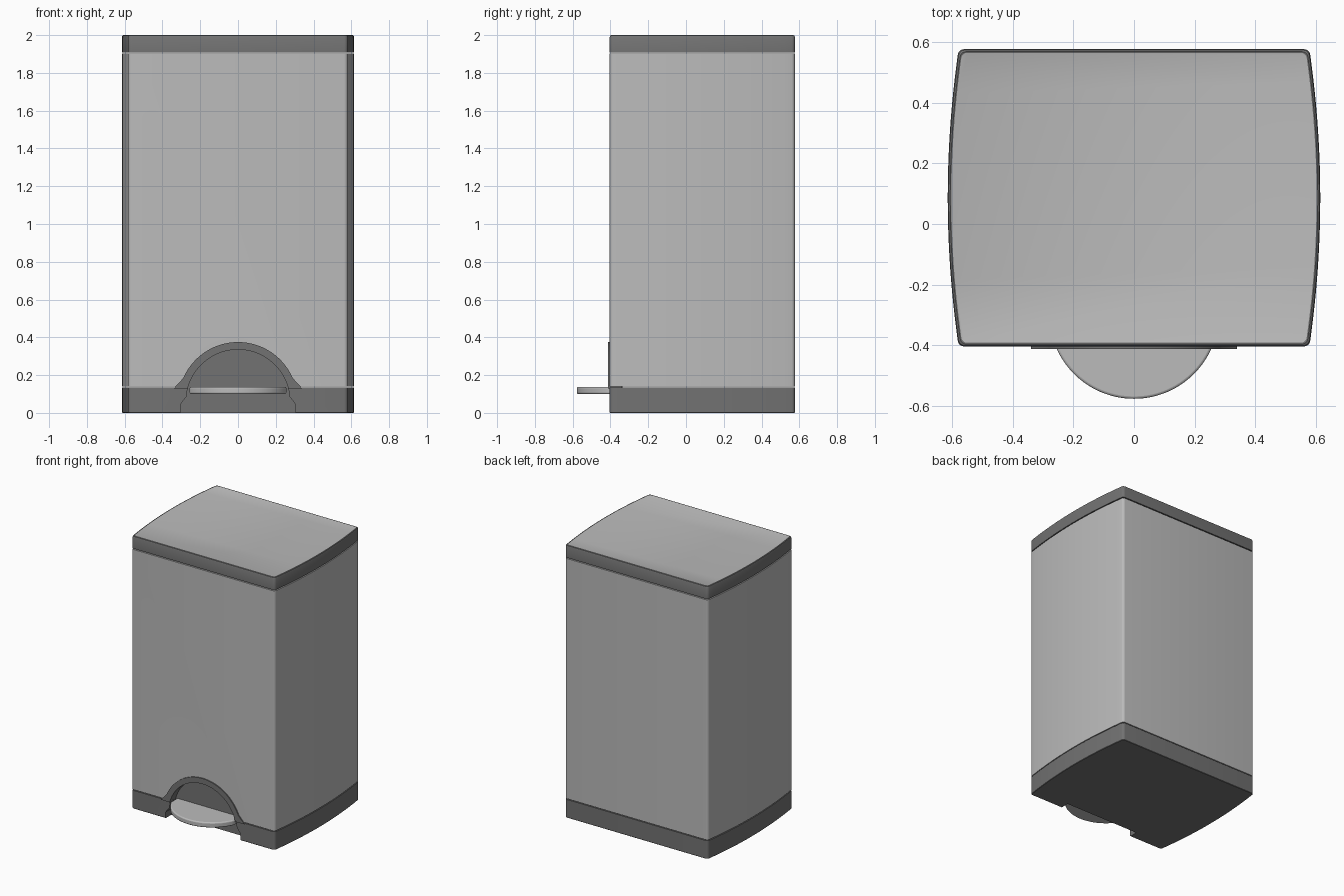
import bpy, bmesh, math

if "Cube" in bpy.data.objects:
    bpy.data.objects.remove(bpy.data.objects["Cube"])

FRONT, BACK = -0.404, 0.577
MID, HALF = (FRONT + BACK) / 2, (BACK - FRONT) / 2


def material(name, v):
    m = bpy.data.materials.new(name)
    m.diffuse_color = (v, v, v, 1)
    m.use_nodes = True
    m.node_tree.nodes["Principled BSDF"].inputs["Base Color"].default_value = m.diffuse_color
    return m


STEEL = material("brushed steel grey", 0.5)
PLASTIC = material("dark grey plastic", 0.17)


def finish(name, bm, mats):
    bmesh.ops.recalc_face_normals(bm, faces=bm.faces)
    me = bpy.data.meshes.new(name)
    bm.to_mesh(me)
    bm.free()
    for m in mats:
        me.materials.append(m)
    ob = bpy.data.objects.new(name, me)
    bpy.context.collection.objects.link(ob)
    return ob


def side_x(y):
    return 0.615 - 0.036 * ((y - MID) / HALF) ** 2


def footprint(inset):
    """Outline with bowed sides and small rounded corners."""
    r = 0.02
    right = []
    cx = side_x(FRONT + r) - r
    for i in range(6):
        a = math.radians(-90 + 82 * i / 5)
        right.append((cx + r * math.cos(a), FRONT + r + r * math.sin(a)))
    for i in range(1, 24):
        y = FRONT + r + (2 * HALF - 2 * r) * i / 24
        right.append((side_x(y), y))
    for i in range(6):
        a = math.radians(8 + 82 * i / 5)
        right.append((cx + r * math.cos(a), BACK - r + r * math.sin(a)))
    pts = right + [(-x, y) for x, y in reversed(right)]
    return [(x * (1 - inset / 0.6), MID + (y - MID) * (1 - inset / HALF)) for x, y in pts]


def loft(name, rings, mats, cap_mat=0):
    """Stack footprint rings given as (inset, z) and cap both ends."""
    bm = bmesh.new()
    loops = [[bm.verts.new((x, y, z)) for x, y in footprint(i)] for i, z in rings]
    n = len(loops[0])
    for a, b in zip(loops, loops[1:]):
        for k in range(n):
            bm.faces.new((a[k], a[(k + 1) % n], b[(k + 1) % n], b[k]))
    bm.faces.new(loops[0][::-1])
    bm.faces.new(loops[-1]).material_index = cap_mat
    return finish(name, bm, mats)


def prism(name, pts, place, lo, hi, mat):
    """Extrude a 2D outline between two depths."""
    bm = bmesh.new()
    a = [bm.verts.new(place(p, q, lo)) for p, q in pts]
    b = [bm.verts.new(place(p, q, hi)) for p, q in pts]
    n = len(pts)
    for k in range(n):
        bm.faces.new((a[k], a[(k + 1) % n], b[(k + 1) % n], b[k]))
    bm.faces.new(a[::-1])
    bm.faces.new(b)
    return finish(name, bm, [mat])


def along_y(p, q, d):
    return (p, d, q)


def along_z(p, q, d):
    return (p, q, d)


def arch(r, z0, n=40):
    """Arc of radius r about z = 0.06, cut off at height z0, right to left."""
    a0 = math.asin((z0 - 0.06) / r)
    return [(r * math.cos(a0 + (math.pi - 2 * a0) * i / n),
             0.06 + r * math.sin(a0 + (math.pi - 2 * a0) * i / n)) for i in range(n + 1)]


def cut(ob, cutter):
    mod = ob.modifiers.new("cut", "BOOLEAN")
    mod.operation, mod.solver, mod.object = "DIFFERENCE", "EXACT", cutter
    bpy.context.view_layer.objects.active = ob
    bpy.ops.object.modifier_apply(modifier=mod.name)
    bpy.data.objects.remove(cutter)


# Steel body and plastic base
body = loft("body", [(0, 0.140), (0, 1.902)], [STEEL])
base = loft("base", [(0.003, 0), (0, 0.003), (0, 0.134)], [PLASTIC])

# Lid: plastic rim with a steel top panel
lid = loft("lid", [(0, 1.909), (0, 1.990), (0.003, 1.997), (0.008, 2.0), (0.012, 1.998)],
           [PLASTIC, STEEL], cap_mat=1)

# Pedal recess cut through the body and base
cut(body, prism("body_cutter", arch(0.295, 0.10), along_y, -0.6, -0.335, STEEL))
opening = [(0.305, -0.05), (0.305, 0.045)] + arch(0.275, 0.085) + [(-0.305, 0.045), (-0.305, -0.05)]
cut(base, prism("base_cutter", opening, along_y, -0.6, -0.34, PLASTIC))

# Arched frame lining the recess, slightly proud of the front
outer = [(0.34, 0.13)] + arch(0.315, 0.185) + [(-0.34, 0.13)]
inner = arch(0.275, 0.13)
frame = prism("pedal_arch_frame", outer + inner[::-1], along_y, -0.412, -0.338, PLASTIC)

# Back wall of the recess
wall = prism("recess_back", arch(0.294, 0.125), along_y, -0.345, -0.336, PLASTIC)

# Rounded foot pedal
arc = []
for i in range(41):
    a = math.radians(-24 - 132 * i / 40)
    arc.append((0.28 * math.cos(a), -0.297 + 0.28 * math.sin(a)))
pedal = prism("pedal", [(0.256, -0.335)] + arc + [(-0.256, -0.335)], along_z, 0.10, 0.138, STEEL)
bev = pedal.modifiers.new("rounded edge", "BEVEL")
bev.width, bev.segments = 0.008, 3
bev.limit_method, bev.angle_limit = "ANGLE", math.radians(50)

# Smooth the curved faces, keep the corners crisp
for ob in (body, base, lid, frame, wall, pedal):
    bpy.ops.object.select_all(action="DESELECT")
    ob.select_set(True)
    bpy.context.view_layer.objects.active = ob
    bpy.ops.object.shade_smooth_by_angle(angle=math.radians(35))
